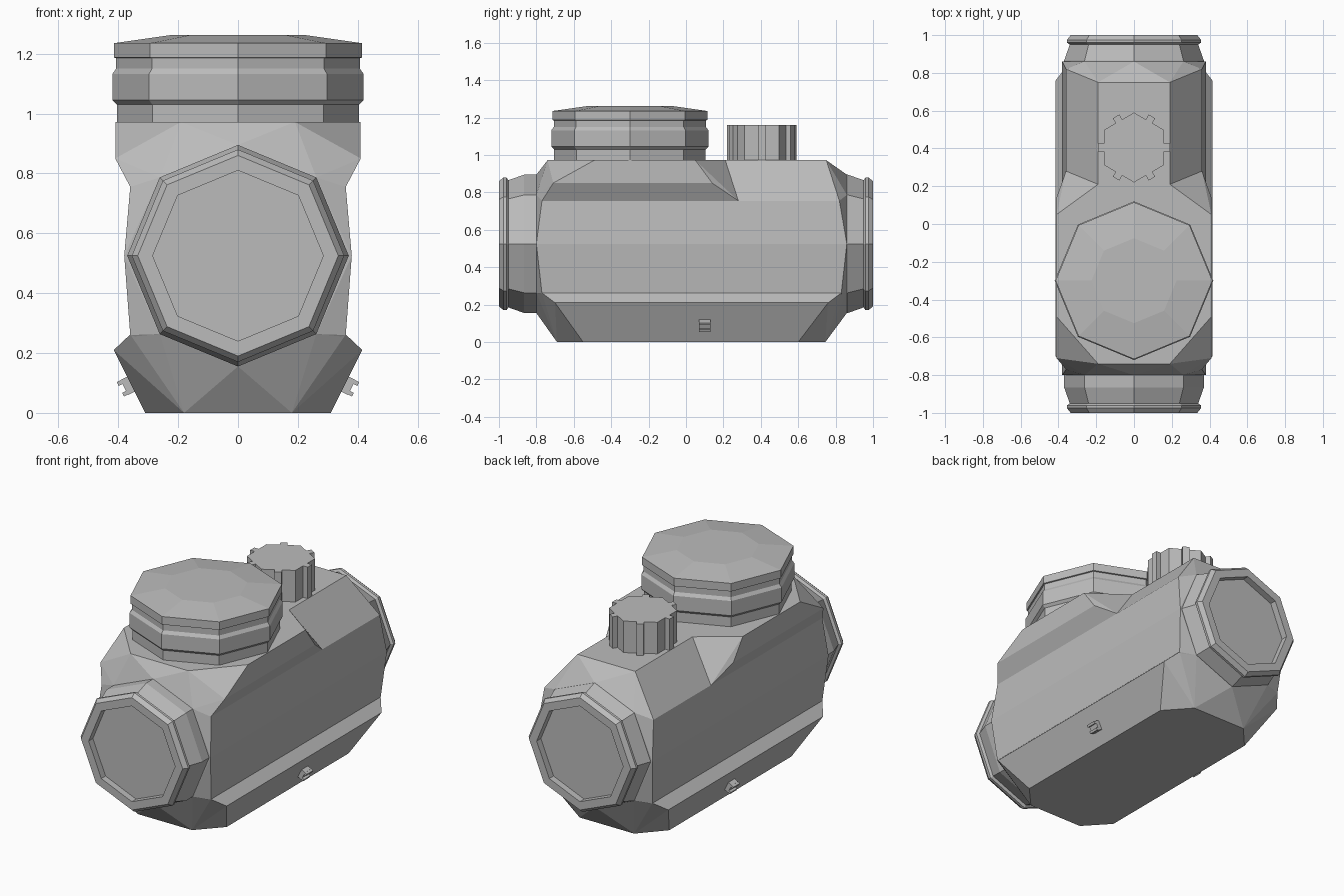
import bpy, bmesh, math
from mathutils import Matrix, Vector

cube = bpy.data.objects.get("Cube")
if cube:
    bpy.data.objects.remove(cube, do_unlink=True)

grey = bpy.data.materials.new("plain_grey")
grey.use_nodes = True
grey.diffuse_color = (0.5, 0.5, 0.5, 1)
grey.node_tree.nodes["Principled BSDF"].inputs["Base Color"].default_value = (0.5, 0.5, 0.5, 1)

AXIS_Z = 0.525          # height of the pipe axis
FRONT, BACK = -0.8, 0.86  # ends of the body


def finish(name, bm):
    bmesh.ops.recalc_face_normals(bm, faces=bm.faces)
    mesh = bpy.data.meshes.new(name)
    bm.to_mesh(mesh)
    bm.free()
    mesh.materials.append(grey)
    obj = bpy.data.objects.new(name, mesh)
    bpy.context.collection.objects.link(obj)
    return obj


def hull(name, points):
    """Convex block through the points, mirrored across x."""
    bm = bmesh.new()
    every = {(s * x, y, z) for x, y, z in points for s in (1, -1)}
    for p in every:
        bm.verts.new(p)
    result = bmesh.ops.convex_hull(bm, input=bm.verts)
    unused = [v for v in bm.verts if not v.link_faces]
    bmesh.ops.delete(bm, geom=unused, context='VERTS')
    bmesh.ops.dissolve_limit(bm, angle_limit=0.02, verts=bm.verts, edges=bm.edges)
    return finish(name, bm)


def lathe(name, profile, matrix, sides=8):
    """Faceted solid turned around local z from (radius, height) pairs."""
    bm = bmesh.new()
    rings = [[bm.verts.new((r * math.cos(i * math.tau / sides),
                            r * math.sin(i * math.tau / sides), h))
              for i in range(sides)] for r, h in profile]
    for a, b in zip(rings, rings[1:]):
        for i in range(sides):
            j = (i + 1) % sides
            bm.faces.new((a[i], a[j], b[j], b[i]))
    bm.faces.new(rings[0])
    bm.faces.new(rings[-1])
    bm.transform(matrix)
    return finish(name, bm)


def octagon(y, lowest=-1, r=0.37):
    return [(r * math.cos(i * math.pi / 4), y, AXIS_Z + r * math.sin(i * math.pi / 4))
            for i in range(8) if math.sin(i * math.pi / 4) >= lowest]


# Barrel with the sloped shoulders at the back
hull("body_barrel", octagon(FRONT) + octagon(BACK) + [
    (0.36, -0.77, 0.26), (0.36, 0.83, 0.26),
    (0.38, FRONT, AXIS_Z), (0.38, BACK, AXIS_Z),
    (0.36, -0.77, 0.755), (0.36, 0.82, 0.755),
    (0.19, 0.21, 0.972), (0.19, 0.75, 0.972)])

# Wide shoulder carrying the large cap
hull("cap_shoulder", octagon(FRONT, 0.5) + [
    (0.36, -0.77, 0.755), (0.36, 0.28, 0.755),
    (0.41, -0.71, 0.85), (0.41, 0.14, 0.85),
    (0.41, -0.49, 0.972), (0.41, 0.05, 0.972),
    (0.19, -0.74, 0.972), (0.19, 0.21, 0.972)])

# Flared base
low = [p for y in (FRONT, BACK) for p in octagon(y) if p[2] < 0.4]
hull("base", low + [
    (0.31, -0.55, 0), (0.31, 0.6, 0), (0.18, -0.69, 0), (0.18, 0.745, 0),
    (0.415, -0.7, 0.21), (0.415, 0.76, 0.21),
    (0.36, -0.77, 0.262), (0.36, 0.83, 0.262)])

# Pipe ends with rims and recessed faces
for name, sign, root in (("front_pipe_end", 1, 0.79), ("back_pipe_end", -1, 0.8)):
    place = Matrix.Translation((0, 0, AXIS_Z)) @ Matrix.Rotation(sign * math.pi / 2, 4, 'X')
    lathe(name, [(0.37, root), (0.37, 0.865), (0.34, 0.95), (0.355, 0.96),
                 (0.355, 0.975), (0.335, 1), (0.285, 1), (0.285, 0.96)], place)

# Large faceted cap
lathe("large_cap", [(0.405, 0.97), (0.405, 1.03), (0.42, 1.045), (0.42, 1.132),
                    (0.407, 1.15), (0.407, 1.185), (0.415, 1.187), (0.415, 1.235),
                    (0.225, 1.262)], Matrix.Translation((0, -0.3, 0)))

# Small knob: six-sided with a grip rib on each side
bm = bmesh.new()
outline = []
for k in range(6):
    turn = Matrix.Rotation(k * math.pi / 3, 4, 'Z')
    for x, y in ((0.16, -0.02), (0.19, -0.02), (0.19, 0.02), (0.16, 0.02), (0.16, 0.0924)):
        outline.append(bm.verts.new(turn @ Vector((x, y, 0.97)) + Vector((0, 0.405, 0))))
face = bm.faces.new(outline)
top = bmesh.ops.extrude_face_region(bm, geom=[face])["geom"]
bmesh.ops.translate(bm, vec=(0, 0, 0.19), verts=[v for v in top if isinstance(v, bmesh.types.BMVert)])
finish("small_knob", bm)

# Seal lugs on the sloped base sides: a stem with two prongs
slope = math.atan2(0.105, 0.21)
for name, sign in (("left_lug", 1), ("right_lug", -1)):
    bm = bmesh.new()
    for out, up, depth, height in ((0.01, 0, 0.03, 0.056), (0.024, 0.02, 0.03, 0.014),
                                   (0.024, -0.02, 0.03, 0.014)):
        bmesh.ops.create_cube(bm, size=1, matrix=Matrix.Translation((out, 0, up))
                              @ Matrix.Diagonal((depth, 0.06, height, 1)))
    bm.transform(Matrix.Diagonal((sign, 1, 1, 1)) @ Matrix.Translation((0.358, 0.1, 0.096))
                 @ Matrix.Rotation(slope, 4, 'Y'))
    finish(name, bm)
